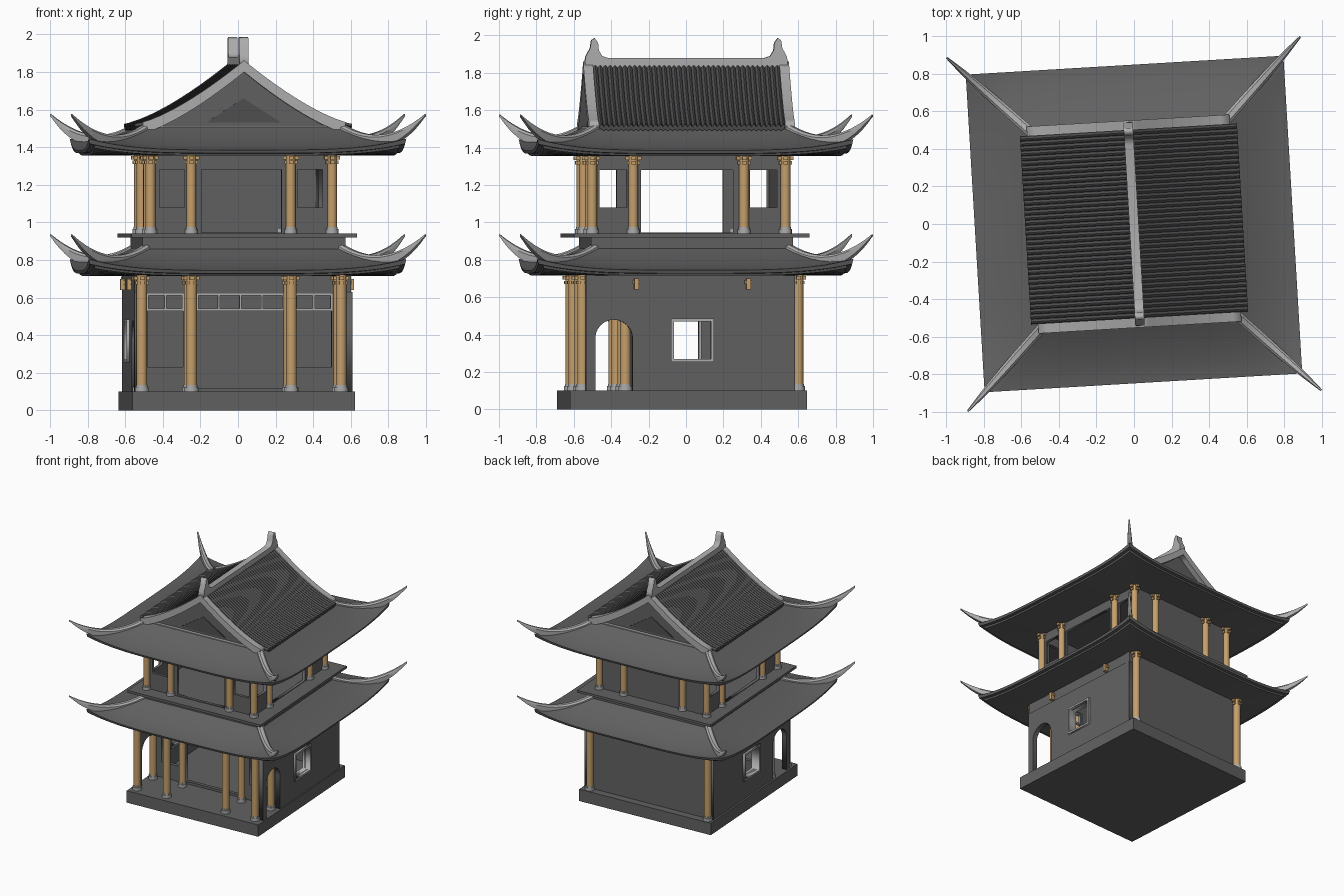
import bpy, bmesh
from math import radians, sin, cos, pi
from mathutils import Matrix, Vector

cube = bpy.data.objects.get("Cube")
if cube:
    bpy.data.objects.remove(cube)

TURN = radians(3.4)      # the whole building is turned slightly
STOREY = 0.64            # height between the two roofs


def material(name, r, g, b):
    m = bpy.data.materials.new(name)
    m.use_nodes = True
    m.diffuse_color = (r, g, b, 1)
    m.node_tree.nodes["Principled BSDF"].inputs["Base Color"].default_value = (r, g, b, 1)
    return m


SLATE = material("dark slate", .12, .12, .12)
TILE = material("roof tile", .08, .08, .08)
STONE = material("light stone", .42, .42, .42)
WOOD = material("golden wood", .56, .35, .15)


def add(name, mesh, mat, smooth=False):
    mesh.materials.clear()
    mesh.materials.append(mat)
    ob = bpy.data.objects.new(name, mesh)
    bpy.context.collection.objects.link(ob)
    ob.rotation_euler.z = TURN
    if smooth:
        bpy.ops.object.select_all(action='DESELECT')
        ob.select_set(True)
        bpy.context.view_layer.objects.active = ob
        bpy.ops.object.shade_smooth_by_angle(angle=radians(35))
    return ob


def from_bmesh(name, bm, mat, smooth=False):
    bmesh.ops.recalc_face_normals(bm, faces=bm.faces)
    mesh = bpy.data.meshes.new(name)
    bm.to_mesh(mesh)
    bm.free()
    return add(name, mesh, mat, smooth)


def put_box(bm, x0, x1, y0, y1, z0, z1):
    m = Matrix.Translation(((x0 + x1) / 2, (y0 + y1) / 2, (z0 + z1) / 2))
    bmesh.ops.create_cube(bm, size=1, matrix=m @ Matrix.Diagonal((x1 - x0, y1 - y0, z1 - z0, 1)))


def boxes(name, mat, *specs):
    bm = bmesh.new()
    for s in specs:
        put_box(bm, *s)
    return from_bmesh(name, bm, mat)


def rect(a0, a1, b0, b1):
    return [(a0, b0), (a1, b0), (a1, b1), (a0, b1)]


def plate(name, mat, plane, at, half, *loops):
    """Flat outline with holes, thickened, standing in the xz or yz plane."""
    cu = bpy.data.curves.new(name, 'CURVE')
    cu.dimensions, cu.fill_mode, cu.extrude = '2D', 'BOTH', half
    for loop in loops:
        sp = cu.splines.new('POLY')
        sp.points.add(len(loop) - 1)
        for p, (a, b) in zip(sp.points, loop):
            p.co = (a, b, 0, 1)
        sp.use_cyclic_u = True
    tmp = bpy.data.objects.new(name, cu)
    mesh = bpy.data.meshes.new_from_object(tmp)
    bpy.data.objects.remove(tmp)
    turn = Matrix.Rotation(pi / 2, 4, 'X')
    shift = Vector((0, at, 0))
    if plane == 'yz':
        turn = Matrix.Rotation(pi / 2, 4, 'Z') @ turn
        shift = Vector((at, 0, 0))
    mesh.transform(Matrix.Translation(shift) @ turn)
    return add(name, mesh, mat)


def columns(name, spots, z0, z1, r):
    """Round posts with stone feet and crossed brackets on top."""
    post, foot, cap = bmesh.new(), bmesh.new(), bmesh.new()
    for x, y in spots:
        for bm, rad, a, b in ((post, r, z0, z1), (foot, r * 1.3, z0, z0 + .025), (foot, r * 1.1, z0, z0 + .036)):
            bmesh.ops.create_cone(bm, cap_ends=True, segments=16, radius1=rad, radius2=rad, depth=b - a,
                                  matrix=Matrix.Translation((x, y, (a + b) / 2)))
        for k, w in enumerate((.034, .042)):
            a = z1 - .05 + k * .025
            put_box(cap, x - w, x + w, y - .012, y + .012, a, a + .018)
            put_box(cap, x - .012, x + .012, y - w, y + w, a, a + .018)
    from_bmesh(name + "_posts", post, WOOD, True)
    from_bmesh(name + "_feet", foot, STONE, True)
    from_bmesh(name + "_brackets", cap, WOOD)


# Plinth
boxes("plinth", SLATE, (-.60, .585, -.655, .612, 0, .10))

# Ground floor side walls with archway and framed window
arch = [(-.42 + .1 * cos(a), .38 + .1 * sin(a)) for a in [pi * i / 12 for i in range(13)]]
outline = [(.55, .1), (.55, .63), (-.57, .63), (-.57, .1), (-.52, .1)] + arch[::-1] + [(-.32, .1)]
for side, x in (("left", .555), ("right", -.565)):
    plate(side + "_wall", SLATE, 'yz', x, .02, outline, rect(-.1, .1, .27, .47))
    plate(side + "_window_frame", STONE, 'yz', x, .035, rect(-.115, .115, .255, .485), rect(-.1, .1, .27, .47))
    boxes(side + "_beam", SLATE, (x - .02, x + .012, -.57, .55, .63, .72))
    s = 1 if x > 0 else -1
    for i, y in enumerate((-.3, .3)):
        boxes(f"{side}_wall_bracket_{i}", WOOD, (x - .01, x + s * .045, y - .012, y + .012, .64, .7),
              (x - .01, x + s * .03, y - .02, y + .02, .67, .69))

# Ground floor front and back walls
boxes("back_wall", SLATE, (-.58, .57, .51, .55, .1, .72))
plate("front_wall", SLATE, 'xz', -.29, .015, rect(-.56, .55, .1, .72), rect(-.28, .225, .12, .62),
      rect(-.5, -.31, .23, .62), rect(.29, .48, .23, .62))
lattice = []
for x0, x1, n in ((-.5, -.31, 2), (-.235, .225, 4), (.29, .48, 2)):
    lattice += [(x0, x1, -.31, -.29, z, z + .012) for z in (.53, .61)]
    for i in range(n + 1):
        x = x0 + (x1 - x0) * i / n
        lattice.append((x - .006, x + .006, -.31, -.29, .53, .62))
boxes("front_lattice", STONE, *lattice)

# Ground floor columns
row = (-.547, -.282, .25, .515)
columns("lower", [(x, y) for x in row for y in (-.585, -.355)] + [(-.547, .57), (.515, .57)], .1, .72, .028)

# Balcony slab
boxes("balcony", SLATE, (-.54, .54, -.54, .54, .84, .925), (-.605, .595, -.635, .625, .92, .94))

# Upper floor walls with doors and windows
ZW = (1.08, 1.28)
for name, y in (("front", -.51), ("back", .485)):
    holes = [rect(-.225, .2, .945, 1.28), rect(-.45, -.315, *ZW), rect(.285, .42, *ZW)]
    plate("upper_" + name + "_wall", SLATE, 'xz', y, .012, rect(-.48, .455, .94, 1.37),
          *(holes if name == "front" else []))
for name, x in (("right", -.48), ("left", .455)):
    plate("upper_" + name + "_wall", SLATE, 'yz', x, .012, rect(-.51, .485, .94, 1.37),
          rect(-.27, .225, .945, 1.28), rect(-.49, -.345, *ZW), rect(.315, .46, *ZW))

# Upper floor columns around the edge
xs, ys = (-.497, -.28, .25, .47), (-.53, -.31, .283, .505)
columns("upper", [(x, y) for x in xs for y in ys if x in (xs[0], xs[3]) or y in (ys[0], ys[3])], .94, 1.36, .026)


def eave_roof(name, dz):
    """Four concave slopes with raised corners and a solid underside."""
    rows = []
    for i in range(8):
        v = i / 7
        rows.append((.53 + .316 * v, 1.505 - .12 * (1 - (1 - v) ** 1.5), .06 * v * v))
    rows += [(.84, 1.368, .05), (.815, 1.366, .045), (.81, 1.355, .04), (.55, 1.355, 0), (0, 1.355, 0)]
    bm = bmesh.new()
    n = 24
    for k in range(4):
        spin = Matrix.Rotation(k * pi / 2, 3, 'Z')
        grid = [[bm.verts.new(spin @ Vector((h * (2 * j / n - 1), -h, z + lift * abs(2 * j / n - 1) ** 4 - dz)))
                 for j in range(n + 1)] for h, z, lift in rows]
        for a, b in zip(grid, grid[1:]):
            for j in range(n):
                bm.faces.new((a[j], a[j + 1], b[j + 1], b[j]))
    bmesh.ops.remove_doubles(bm, verts=bm.verts, dist=1e-5)
    from_bmesh(name, bm, SLATE, True)


def hip_ridges(name, dz):
    """Upturned tapering ridges on the four corners."""
    bm = bmesh.new()
    for k in range(4):
        spin = Matrix.Rotation(pi / 4 + k * pi / 2, 3, 'Z')
        last = None
        for i in range(17):
            t = i / 16
            d = (.515 + .427 * t) * 2 ** .5
            top = 1.53 - .3 * t + .347 * t * t - dz
            low = top - .008 - .06 * (1 - t ** 4)
            w = .026 * (1 - .8 * t ** 3)
            ring = [bm.verts.new(spin @ Vector((d, y, z)))
                    for y, z in ((-w, low), (w, low), (w, top - .012), (w * .5, top), (-w * .5, top), (-w, top - .012))]
            if last:
                for j in range(6):
                    bm.faces.new((last[j - 1], last[j], ring[j], ring[j - 1]))
            if i in (0, 16):
                bm.faces.new(ring)
            last = ring
    from_bmesh(name, bm, STONE, True)


for level, dz in (("upper", 0), ("lower", STOREY)):
    eave_roof(level + "_roof", dz)
    hip_ridges(level + "_hip_ridges", dz)


def slope(x):
    return 1.51 + .335 * max(0, 1 - abs(x) / .578) ** 1.4


# Ribbed tile slopes
RIBS, STEPS = 38, 6
for side, s in (("left", 1), ("right", -1)):
    bm = bmesh.new()
    grid = []
    for i in range(13):
        x = .578 * i / 12
        grid.append([bm.verts.new((s * x, -.5 + j / (RIBS * STEPS), slope(x) + .014 * abs(sin(pi * j / STEPS))))
                     for j in range(RIBS * STEPS + 1)])
    for a, b in zip(grid, grid[1:]):
        for j in range(RIBS * STEPS):
            quad = (a[j], b[j], b[j + 1], a[j + 1])
            bm.faces.new(quad if s > 0 else quad[::-1])
    mesh = bpy.data.meshes.new("tiles")
    bm.to_mesh(mesh)
    bm.free()
    ob = add(side + "_tile_slope", mesh, TILE)
    mod = ob.modifiers.new("thickness", 'SOLIDIFY')
    mod.thickness = .022

# Gables with stone edging and raised panels
span = [-.54 + 1.08 * i / 24 for i in range(25)]
upper = [(x, slope(x) + .016) for x in span]
lower = [(x, max(1.485, slope(x) - .045)) for x in span]
for side, s in (("front", -1), ("back", 1)):
    plate(side + "_gable", SLATE, 'xz', s * .495, .01, [(x, slope(x) - .01) for x in span] + [(.54, 1.48), (-.54, 1.48)])
    plate(side + "_gable_edging", STONE, 'xz', s * .525, .026, upper + lower[::-1])
    plate(side + "_gable_sill", STONE, 'xz', s * .515, .015, rect(-.5, .5, 1.495, 1.512))
    plate(side + "_gable_panel", TILE, 'xz', s * .508, .004, [(-.2, 1.53), (.2, 1.53), (0, 1.66)])

# Main ridge with raised ends
end = [(.42, 1.88), (.45, 1.89), (.468, 1.92), (.472, 1.96), (.49, 1.985), (.508, 1.975),
       (.515, 1.93), (.54, 1.885), (.545, 1.82)]
plate("main_ridge", STONE, 'yz', 0, .025, end + [(-y, z) for y, z in end[::-1]])
